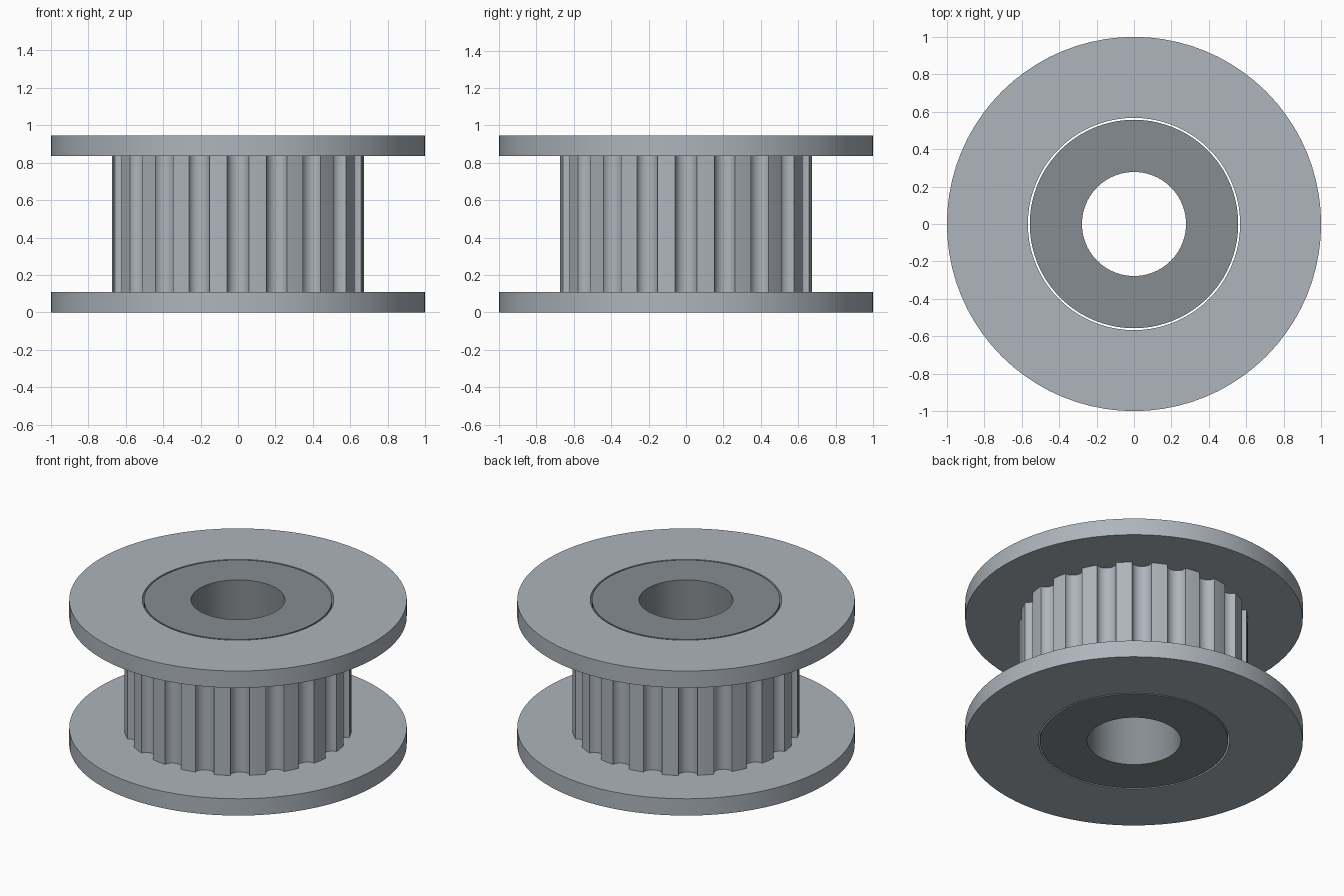
import bpy, bmesh, math

cube = bpy.data.objects.get("Cube")
if cube:
    bpy.data.objects.remove(cube, do_unlink=True)


def material(name, colour):
    mat = bpy.data.materials.new(name)
    mat.use_nodes = True
    mat.diffuse_color = colour
    mat.node_tree.nodes["Principled BSDF"].inputs["Base Color"].default_value = colour
    return mat


def circle(radius, count):
    steps = [2 * math.pi * i / count for i in range(count)]
    return [(radius * math.cos(a), radius * math.sin(a)) for a in steps]


def tube(name, outer, bore, z0, z1, mat):
    """Extruded ring between an outline and a bore outline of equal length."""
    bm = bmesh.new()
    loops = [[bm.verts.new((x, y, z)) for x, y in pts]
             for pts, z in ((outer, z0), (outer, z1), (bore, z1), (bore, z0))]
    n = len(outer)
    for k in range(4):
        a, b = loops[k], loops[(k + 1) % 4]
        for i in range(n):
            j = (i + 1) % n
            bm.faces.new((a[i], a[j], b[j], b[i]))
    bmesh.ops.recalc_face_normals(bm, faces=bm.faces)
    mesh = bpy.data.meshes.new(name)
    bm.to_mesh(mesh)
    bm.free()
    mesh.materials.append(mat)
    obj = bpy.data.objects.new(name, mesh)
    bpy.context.collection.objects.link(obj)
    bpy.ops.object.select_all(action="DESELECT")
    obj.select_set(True)
    bpy.context.view_layer.objects.active = obj
    bpy.ops.object.shade_smooth_by_angle(angle=math.radians(30))
    return obj


def toothed_outline(radius, teeth, half_angle, depth, steps):
    """Circle with a round-bottomed groove between neighbouring teeth."""
    pts = []
    half = radius * math.sin(half_angle)
    rim = radius * math.cos(half_angle)
    for t in range(teeth):
        mid = 2 * math.pi * t / teeth
        for s in range(steps + 1):
            a = math.pi * s / steps
            u, r = -half * math.cos(a), rim - depth * math.sin(a)
            pts.append((r * math.cos(mid) - u * math.sin(mid),
                        r * math.sin(mid) + u * math.cos(mid)))
        land = mid + math.pi / teeth
        pts.append((radius * math.cos(land), radius * math.sin(land)))
    return pts


steel = material("light steel", (0.42, 0.46, 0.50, 1))
dark_steel = material("dark steel", (0.24, 0.265, 0.285, 1))

HEIGHT, FLANGE, BORE = 0.945, 0.11, 0.567

# Flanges
for name, z in (("lower_flange", 0), ("upper_flange", HEIGHT - FLANGE)):
    tube(name, circle(1, 80), circle(BORE, 80), z, z + FLANGE, steel)

# Toothed belt drum
teeth = toothed_outline(0.675, 20, math.radians(4.9), 0.05, 8)
tube("toothed_drum", teeth, circle(BORE, len(teeth)), FLANGE, HEIGHT - FLANGE, steel)

# Inner sleeve with the shaft hole, a hair narrower than the drum bore
tube("inner_sleeve", circle(0.557, 80), circle(0.278, 80), 0, HEIGHT, dark_steel)
